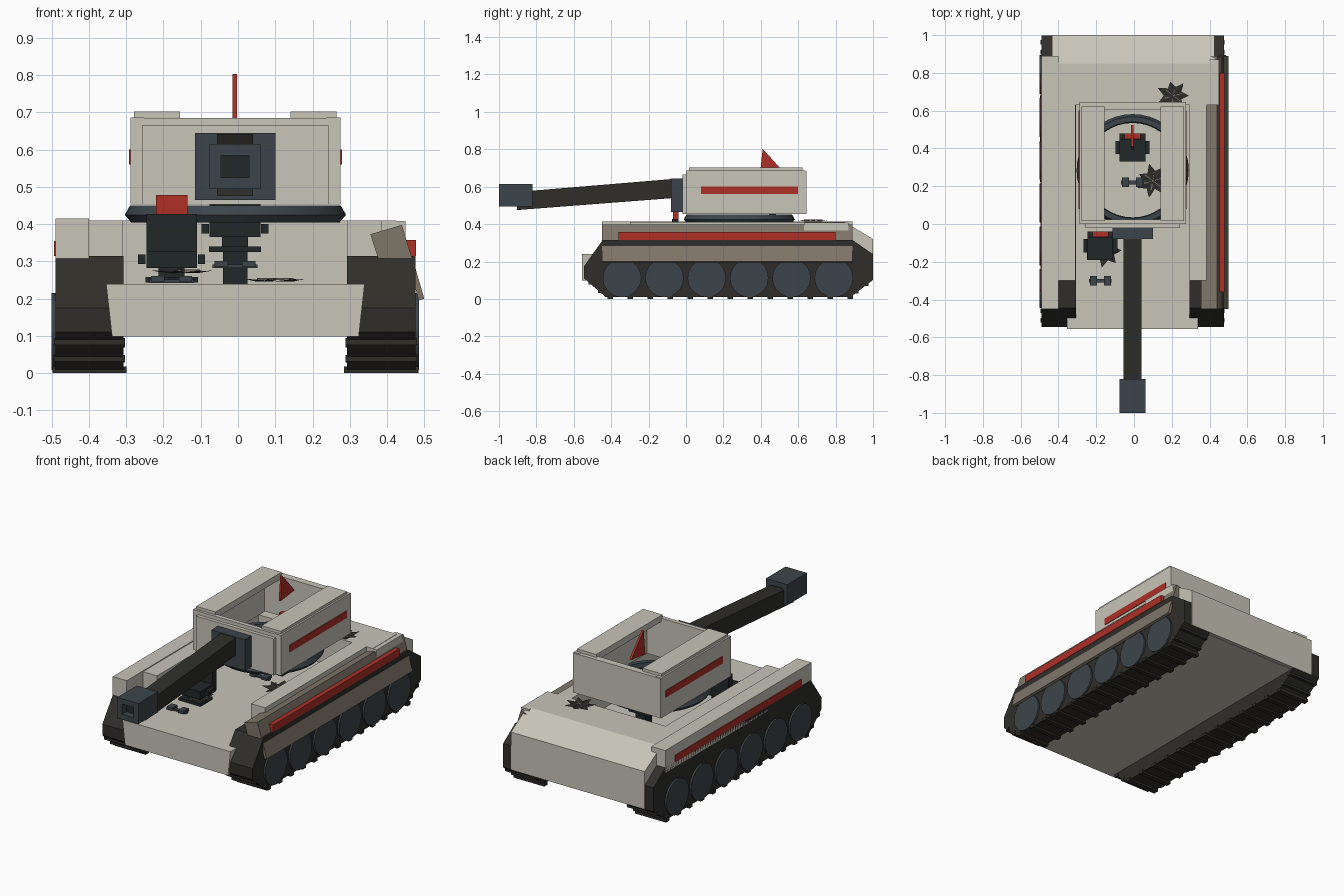
import bpy, bmesh, math, random
from mathutils import Matrix, Vector

if "Cube" in bpy.data.objects:
    bpy.data.objects.remove(bpy.data.objects["Cube"])

random.seed(4)
CX = -0.007


def material(name, r, g, b):
    m = bpy.data.materials.new(name)
    m.diffuse_color = (r, g, b, 1)
    m.use_nodes = True
    m.node_tree.nodes["Principled BSDF"].inputs["Base Color"].default_value = m.diffuse_color
    return m


ARMOUR = material("pale_armour", 0.58, 0.56, 0.48)
RUST = material("brown_armour", 0.21, 0.18, 0.14)
TRACK = material("track_black", 0.028, 0.027, 0.022)
STEEL = material("blue_steel", 0.045, 0.06, 0.07)
DARK = material("dark_seat", 0.015, 0.02, 0.022)
RED = material("red", 0.42, 0.03, 0.02)


def finish(name, bm, mat):
    bmesh.ops.recalc_face_normals(bm, faces=bm.faces)
    me = bpy.data.meshes.new(name)
    bm.to_mesh(me)
    bm.free()
    me.materials.append(mat)
    ob = bpy.data.objects.new(name, me)
    bpy.context.collection.objects.link(ob)
    return ob


def prism(name, pts, axis, a, b, mat):
    """Extrude a (y,z) profile along x, or an (x,z) profile along y."""
    bm = bmesh.new()
    place = (lambda p, t: (t, p[0], p[1])) if axis == 'x' else (lambda p, t: (p[0], t, p[1]))
    f = bm.faces.new([bm.verts.new(place(p, a)) for p in pts])
    r = bmesh.ops.extrude_face_region(bm, geom=[f])
    d = Vector((b - a, 0, 0)) if axis == 'x' else Vector((0, b - a, 0))
    bmesh.ops.translate(bm, vec=d, verts=[v for v in r["geom"] if isinstance(v, bmesh.types.BMVert)])
    return finish(name, bm, mat)


def box(name, x0, x1, y0, y1, z0, z1, mat):
    return prism(name, [(y0, z0), (y1, z0), (y1, z1), (y0, z1)], 'x', x0, x1, mat)


# hull: low floor in front, raised sloping engine deck behind
prism("hull_floor", [(-0.555, 0.098), (-0.555, 0.24), (0.7, 0.24), (0.98, 0.24), (0.98, 0.098)],
      'x', -0.338, 0.324, ARMOUR)
prism("front_plate", [(-0.338, 0.098), (0.324, 0.098), (0.34, 0.24), (-0.354, 0.24)],
      'y', -0.555, -0.39, ARMOUR)
prism("engine_deck", [(0.63, 0.22), (0.63, 0.41), (0.85, 0.41), (1.0, 0.32), (1.0, 0.1), (0.9, 0.1)],
      'x', -0.435, 0.425, ARMOUR)
box("deck_edge_left", -0.49, -0.4, 0.63, 0.89, 0.3, 0.405, ARMOUR)
box("deck_edge_right", 0.4, 0.45, 0.63, 0.87, 0.3, 0.408, ARMOUR)

# side walls beside the crew floor
box("wall_left", -0.4, -0.31, -0.3, 0.64, 0.24, 0.41, ARMOUR)
box("wall_right", 0.293, 0.385, -0.3, 0.64, 0.24, 0.41, ARMOUR)

# left fender intact, right fender bent outwards with hanging skirt
box("fender_left", -0.49, -0.4, -0.45, 0.89, 0.285, 0.415, ARMOUR)
box("stripe_left", -0.494, -0.488, -0.36, 0.8, 0.315, 0.355, RED)
prism("fender_right", [(0.355, 0.373), (0.44, 0.398), (0.474, 0.285), (0.384, 0.285)],
      'y', -0.45, 0.89, RUST)
prism("skirt_right", [(0.465, 0.3), (0.474, 0.29), (0.5, 0.2), (0.485, 0.195), (0.46, 0.285)],
      'y', -0.45, 0.89, RUST)
box("stripe_right", 0.45, 0.478, -0.36, 0.8, 0.315, 0.358, RED)

# tracks, road wheels and cleats
PROFILE = [(-0.545, 0.11), (-0.545, 0.175), (-0.445, 0.315), (0.89, 0.315),
           (0.998, 0.24), (0.998, 0.1), (0.88, 0.01), (-0.43, 0.01)]
for side, x0, x1, out in (("left", -0.49, -0.307, -1), ("right", 0.293, 0.476, 1)):
    prism("track_" + side, PROFILE, 'x', x0, x1, TRACK)
    outer = x0 if out < 0 else x1
    for i in range(6):
        bm = bmesh.new()
        bmesh.ops.create_cone(bm, cap_ends=True, segments=20, radius1=0.103, radius2=0.103, depth=0.02,
                              matrix=Matrix.Translation((outer, -0.342 + i * 0.2265, 0.112))
                              @ Matrix.Rotation(math.pi / 2, 4, 'Y'))
        finish(f"wheel_{side}_{i}", bm, STEEL)
    for i in range(13):
        y = -0.42 + i * 0.107
        box(f"cleat_{side}_{i}", x0 - 0.008, x1 + 0.008, y, y + 0.03, 0.0, 0.018, TRACK)
    for end, p, q in (("front", (-0.545, 0.11), (-0.43, 0.01)), ("rear", (0.998, 0.1), (0.88, 0.01))):
        for t in (0.3, 0.75):
            y, z = (p[0] + (q[0] - p[0]) * t, p[1] + (q[1] - p[1]) * t)
            box(f"cleat_{side}_{end}_{t}", x0 - 0.004, x1 + 0.004, y - 0.012, y + 0.012, z - 0.004, z + 0.014, TRACK)

# turret ring
N = 40
bm = bmesh.new()
section = [(0.28, 0.405), (0.297, 0.425), (0.283, 0.45), (0.255, 0.45), (0.25, 0.425), (0.26, 0.405)]
rings = [[bm.verts.new((CX + r * math.cos(2 * math.pi * i / N), 0.285 + r * math.sin(2 * math.pi * i / N), z))
          for r, z in section] for i in range(N)]
for i in range(N):
    for j in range(6):
        a, b, k = rings[i], rings[(i + 1) % N], (j + 1) % 6
        bm.faces.new((a[j], b[j], b[k], a[k]))
ring = finish("turret_ring", bm, STEEL)
bpy.context.view_layer.objects.active = ring
ring.select_set(True)
bpy.ops.object.shade_smooth_by_angle(angle=math.radians(30))

# open-topped turret
box("turret_front", CX - 0.25, CX + 0.25, -0.02, 0.02, 0.453, 0.665, ARMOUR)
box("turret_front_lintel", CX - 0.27, CX + 0.27, 0.0, 0.025, 0.64, 0.685, ARMOUR)
box("turret_rear", CX - 0.282, CX + 0.282, 0.605, 0.645, 0.455, 0.685, ARMOUR)
for s, side in ((-1, "left"), (1, "right")):
    def span(a, b):
        return sorted((CX + s * a, CX + s * b))
    box("turret_wall_" + side, *span(0.245, 0.282), 0.0, 0.64, 0.453, 0.687, ARMOUR)
    box("turret_roof_" + side, *span(0.148, 0.272), 0.015, 0.622, 0.665, 0.702, ARMOUR)
    box("turret_stripe_" + side, *span(0.28, 0.286), 0.08, 0.6, 0.56, 0.6, RED)

# gun
box("mantlet", -0.115, 0.1, -0.08, -0.015, 0.465, 0.645, STEEL)
prism("barrel", [(-0.06, 0.54), (-0.06, 0.642), (-0.9, 0.572), (-0.905, 0.475)], 'x', -0.056, 0.04, TRACK)
mx, mz = -0.008, 0.555
for n, a, b, c, d in (("top", -0.068, 0.068, 0.03, 0.06), ("bottom", -0.068, 0.068, -0.06, -0.03),
                      ("left", -0.068, -0.037, -0.03, 0.03), ("right", 0.037, 0.068, -0.03, 0.03)):
    box("muzzle_" + n, mx + a, mx + b, -1.0, -0.82, mz + c, mz + d, STEEL)
box("bore", mx - 0.04, mx + 0.04, -0.96, -0.83, mz - 0.032, mz + 0.032, DARK)


# crew seats with headrest, arms and pedals
def seat(label, x, y, z, pedal_z):
    def part(n, a, b, c, d, e, f, m):
        box(f"{label}_{n}", x + a, x + b, y + c, y + d, z + e, z + f, m)
    part("base", -0.07, 0.07, -0.15, -0.04, 0.0, 0.015, DARK)
    part("post", -0.035, 0.035, -0.12, -0.05, 0.015, 0.045, DARK)
    part("cushion", -0.068, 0.068, -0.15, 0.0, 0.04, 0.085, DARK)
    part("back", -0.068, 0.068, -0.035, 0.0, 0.085, 0.185, DARK)
    part("headrest", -0.042, 0.042, -0.03, 0.0, 0.185, 0.235, RED)
    for s in (-1, 1):
        part(f"arm_{s}", s * 0.08 - 0.01, s * 0.08 + 0.01, -0.11, -0.04, 0.05, 0.075, DARK)
        px = x + s * 0.037
        box(f"{label}_pedal_{s}", px - 0.018, px + 0.018, y - 0.285, y - 0.235, pedal_z, pedal_z + 0.015, STEEL)
    box(f"{label}_pedal_bar", x - 0.06, x + 0.06, y - 0.27, y - 0.25, pedal_z - 0.004, pedal_z + 0.006, STEEL)


seat("driver_seat", -0.178, -0.04, 0.243, 0.246)
seat("gunner_seat", -0.008, 0.48, 0.325, 0.286)
box("gunner_pillar", -0.04, 0.025, 0.37, 0.43, 0.24, 0.33, DARK)

# small pennant above the turret
prism("pennant", [(0.41, 0.803), (0.395, 0.66), (0.525, 0.675)], 'x', -0.015, -0.003, RED)


# jagged blast marks with thin splinters
def blast(name, x, y, z):
    bm = bmesh.new()
    top = bm.verts.new((x, y, z + 0.004))
    rim = []
    for i in range(14):
        r = random.uniform(0.075, 0.095) if i % 2 == 0 else random.uniform(0.045, 0.055)
        a = 2 * math.pi * i / 14
        rim.append(bm.verts.new((x + r * math.cos(a), y + r * math.sin(a), z + (0.01 if i % 2 == 0 else 0.003))))
    for i in range(14):
        bm.faces.new((top, rim[i], rim[(i + 1) % 14]))
    bmesh.ops.solidify(bm, geom=bm.faces[:], thickness=0.003)
    finish(name, bm, TRACK)
    for k in range(3):
        bm = bmesh.new()
        rot = Matrix.Rotation(k * 1.1 + 0.3, 4, 'Z')
        bmesh.ops.create_cube(bm, size=1, matrix=Matrix.Translation((x, y, z + 0.01)) @ rot
                              @ Matrix.Diagonal((0.1, 0.006, 0.005, 1)))
        finish(f"{name}_splinter_{k}", bm, RUST)


blast("blast_mark_rear", 0.21, 0.68, 0.411)
blast("blast_mark_turret", 0.1, 0.23, 0.243)
blast("blast_mark_front", -0.15, -0.14, 0.266)
